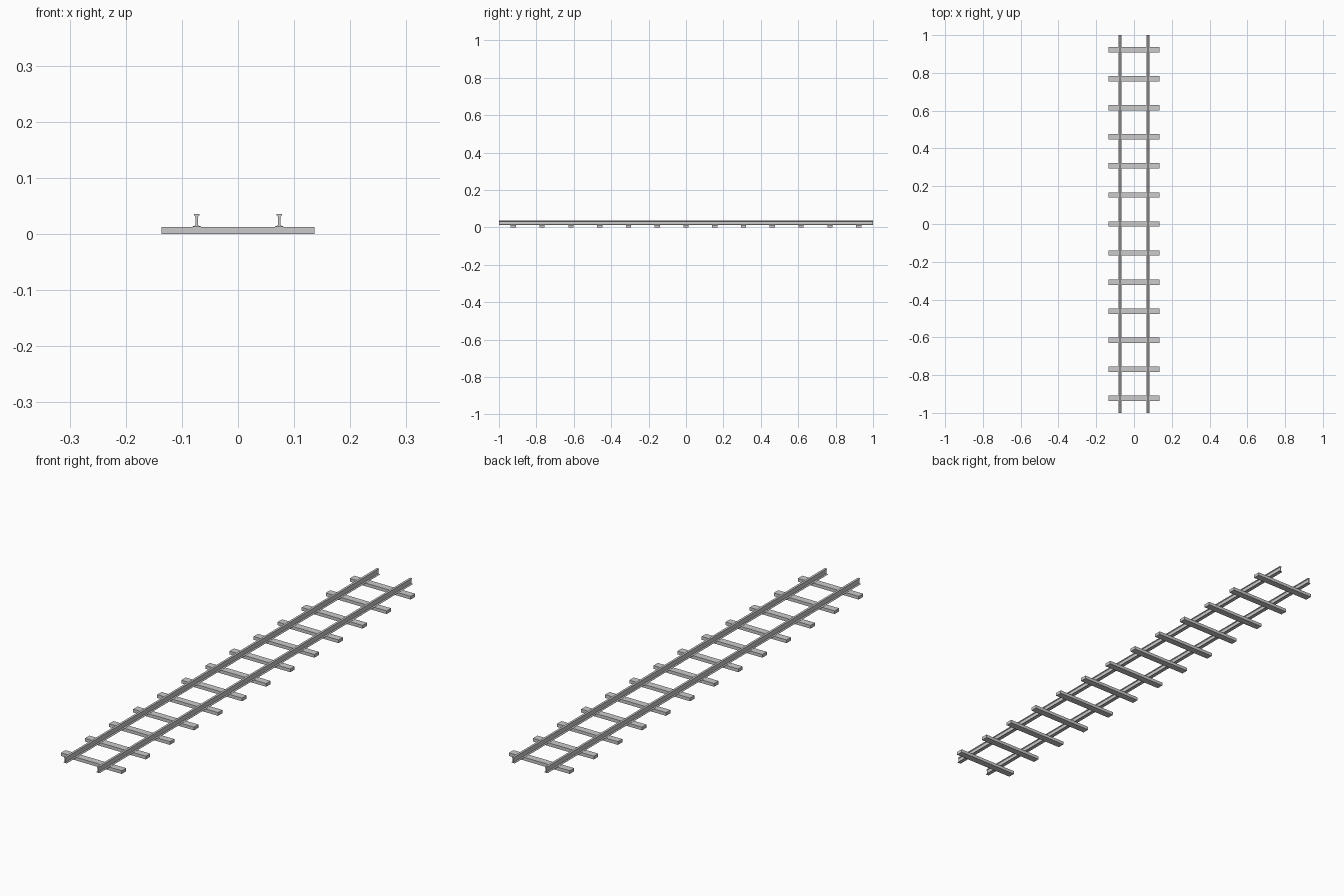
import bpy, bmesh

if "Cube" in bpy.data.objects:
    bpy.data.objects.remove(bpy.data.objects["Cube"])

HALF_LENGTH = 1.0
RAIL_X = 0.0735
SLEEPERS = 13
PITCH = 2.0 / SLEEPERS


def extrude_profile(name, points, x):
    """Extrude a closed x/z profile along the whole track."""
    bm = bmesh.new()
    face = bm.faces.new([bm.verts.new((x + px, -HALF_LENGTH, pz)) for px, pz in points])
    res = bmesh.ops.extrude_face_region(bm, geom=[face])
    verts = [g for g in res["geom"] if isinstance(g, bmesh.types.BMVert)]
    bmesh.ops.translate(bm, verts=verts, vec=(0, 2 * HALF_LENGTH, 0))
    bmesh.ops.recalc_face_normals(bm, faces=bm.faces)
    mesh = bpy.data.meshes.new(name)
    bm.to_mesh(mesh)
    bm.free()
    obj = bpy.data.objects.new(name, mesh)
    bpy.context.collection.objects.link(obj)


def box(name, center, size):
    bpy.ops.mesh.primitive_cube_add(size=1, location=center)
    obj = bpy.context.object
    obj.name = name
    obj.scale = size


# Rails: flat foot, thin web, wider head
right_half = [(0.0075, 0.0125), (0.0075, 0.0138), (0.0024, 0.0155),
              (0.0024, 0.0315), (0.0045, 0.033), (0.0045, 0.036)]
profile = right_half + [(-x, z) for x, z in reversed(right_half)]
for side, x in (("left", -RAIL_X), ("right", RAIL_X)):
    extrude_profile(f"{side}_rail", profile, x)

# Sleepers
for i in range(SLEEPERS):
    y = (i - (SLEEPERS - 1) / 2) * PITCH
    box(f"sleeper_{i + 1}", (0, y, 0.0065), (0.272, 0.028, 0.013))
